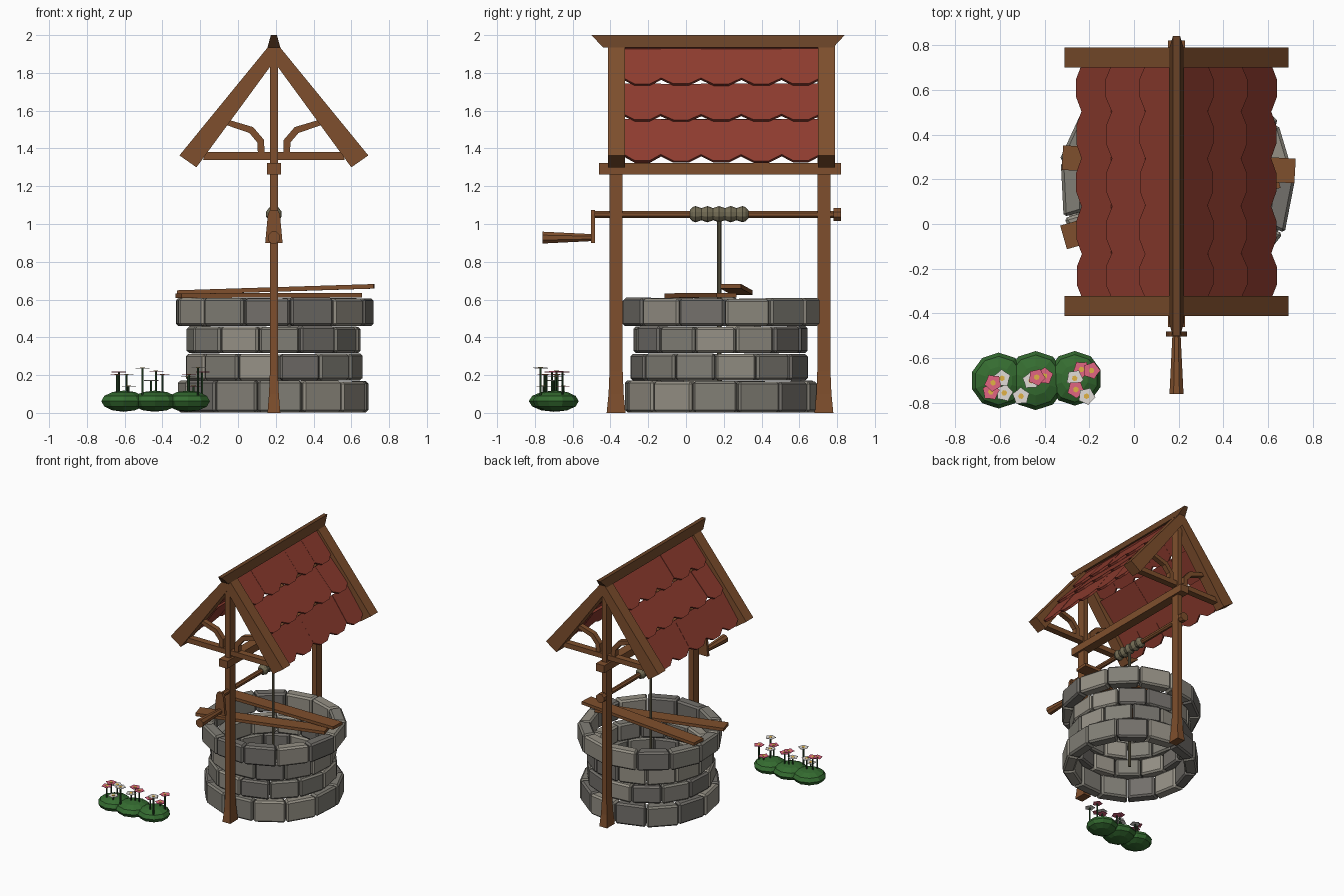
import bpy, bmesh, math, random
from mathutils import Vector, Matrix

if "Cube" in bpy.data.objects:
    bpy.data.objects.remove(bpy.data.objects["Cube"])

random.seed(4)
CX, CY = 0.19, 0.18            # well centre
POSTS = (-0.37, 0.73)          # y of the two posts


def mat(name, r, g, b):
    m = bpy.data.materials.new(name)
    m.diffuse_color = (r, g, b, 1)
    m.use_nodes = True
    m.node_tree.nodes["Principled BSDF"].inputs["Base Color"].default_value = m.diffuse_color
    return m


WOOD = mat("wood", 0.21, 0.078, 0.026)
DARK = mat("dark_wood", 0.14, 0.055, 0.02)
ROOF = mat("roof_red", 0.27, 0.045, 0.028)
STONES = [mat("stone_a", 0.30, 0.28, 0.235), mat("stone_b", 0.22, 0.21, 0.18), mat("stone_c", 0.17, 0.16, 0.145)]
ROPE = mat("rope", 0.17, 0.15, 0.09)
LEAF = mat("leaf", 0.035, 0.15, 0.03)
STEM = mat("stem", 0.02, 0.06, 0.02)
PINK = mat("pink", 0.75, 0.13, 0.22)
WHITE = mat("white", 0.75, 0.72, 0.68)
YELLOW = mat("yellow", 0.75, 0.45, 0.06)


def finish(name, bm, mats, bevel=0):
    bmesh.ops.recalc_face_normals(bm, faces=bm.faces)
    me = bpy.data.meshes.new(name)
    bm.to_mesh(me)
    bm.free()
    for m in (mats if isinstance(mats, list) else [mats]):
        me.materials.append(m)
    ob = bpy.data.objects.new(name, me)
    bpy.context.collection.objects.link(ob)
    if bevel:
        b = ob.modifiers.new("bevel", 'BEVEL')
        b.width, b.segments = bevel, 1
    return ob


def loft(bm, rings, idx=0):
    """Closed solid through rings of equal point count."""
    vs = [[bm.verts.new(p) for p in r] for r in rings]
    n = len(vs[0])
    fs = [bm.faces.new(vs[0]), bm.faces.new(vs[-1])]
    for a, b in zip(vs, vs[1:]):
        fs += [bm.faces.new((a[i], a[(i + 1) % n], b[(i + 1) % n], b[i])) for i in range(n)]
    for f in fs:
        f.material_index = idx


def prism(bm, pts, off):
    loft(bm, [pts, [Vector(p) + Vector(off) for p in pts]])


def rect(x, y, hx, hy, z):
    return [(x - hx, y - hy, z), (x + hx, y - hy, z), (x + hx, y + hy, z), (x - hx, y + hy, z)]


def lathe_y(bm, x, z, prof, n=8):
    """Round part along y from (y, radius) pairs."""
    loft(bm, [[(x + r * math.cos(2 * math.pi * (k + .5) / n), y, z + r * math.sin(2 * math.pi * (k + .5) / n))
               for k in range(n)] for y, r in prof])


# stone rings: four courses of wedge-shaped blocks
N = 13
for row, (z0, z1, R) in enumerate([(0.003, .172, .515), (.172, .316, .477), (.316, .46, .467), (.46, .61, .532)]):
    bm = bmesh.new()
    a0 = math.radians(-94 + (row % 2) * 13.8 - (0 if row == 3 else 6))
    for i in range(N):
        ro = R + random.uniform(-.008, .004)
        ri = R - 0.095
        a, b = a0 + 2 * math.pi * i / N + .006, a0 + 2 * math.pi * (i + 1) / N - .006
        zt = z1 - random.uniform(0, .006)
        base = [(CX + r * math.cos(t), CY + r * math.sin(t)) for r, t in ((ro, a), (ro, b), (ri, b), (ri, a))]
        loft(bm, [[(x, y, z) for x, y in base] for z in (z0, zt)], random.randrange(3))
    finish("stone_course_%d" % (row + 1), bm, STONES, .013)

# planks lying across the rim
for name, p, q, hw in (("upper_plank", (-.32, .297, .625), (.72, .237, .658), .055),
                       ("lower_plank", (-.315, -.06, .609), (.64, .215, .611), .055)):
    p, q = Vector(p), Vector(q)
    side = (q - p).cross(Vector((0, 0, 1))).normalized() * hw
    bm = bmesh.new()
    prism(bm, [p - side, p + side, q + side, q - side], (0, 0, .024))
    finish(name, bm, WOOD)

# posts with flared feet, running up to the apex
bm = bmesh.new()
for y in POSTS:
    loft(bm, [rect(CX, y, .034, .05, 0), rect(CX, y, .026, .04, .1), rect(CX, y, .021, .035, .22),
              rect(CX, y, .021, .035, 1.88)])
finish("posts", bm, WOOD)

# long beam between posts, and ridge beam
bm = bmesh.new()
loft(bm, [rect(CX, CY, .037, .64, z) for z in (1.262, 1.322)])
finish("long_beam", bm, WOOD)
bm = bmesh.new()
loft(bm, [rect(CX, .17, .034, .61, 1.935), rect(CX, .17, .016, .67, 2.0)])
finish("ridge_beam", bm, DARK)

# gable frames: bargeboards, tie beams and curved braces
boards, ties, braces = bmesh.new(), bmesh.new(), bmesh.new()
for y in POSTS:
    loft(ties, [rect(CX, y, hx, .026, z) for hx, z in ((.375, 1.34), (.36, 1.38))])
    yb = -.412 if y < 0 else .70
    for s in (-1, 1):
        prism(boards, [(CX + s * u, yb, z) for u, z in ((.5, 1.363), (.41, 1.30), (0, 1.86), (0, 1.975))], (0, .09, 0))
        inner = [(.05, 1.38), (.052, 1.445), (.11, 1.513), (.235, 1.55)]
        outer = [(.255, 1.525), (.13, 1.482), (.088, 1.432), (.085, 1.38)]
        for i in range(3):
            quad = [inner[i], inner[i + 1], outer[2 - i], outer[3 - i]]
            prism(braces, [(CX + s * u, y - .02, z) for u, z in quad], (0, .04, 0))
finish("bargeboards", boards, WOOD)
finish("tie_beams", ties, WOOD)
finish("curved_braces", braces, WOOD)

# roof: overlapping rows of pointed shingles on both slopes
bm = bmesh.new()
rows = [(.447, 1.335), (.315, 1.552), (.165, 1.742), (.02, 1.945)]
W, Y0 = 0.2125, -0.345
for s in (-1, 1):
    for (u0, z0), (u1, z1) in zip(rows, rows[1:]):
        lo = Vector((CX + s * u0, 0, z0))
        out = Vector((s * .82, 0, .57))
        hi = Vector((CX + s * u1, 0, z1)) - out * .018
        d = hi - lo
        for k in range(5):
            a, b = max(Y0 + k * W, -.33), min(Y0 + (k + 1) * W, .71)
            m, e = (a + b) / 2, out * random.uniform(-.002, .003)
            pts = [(a, 1.06), (a, .16), (m - .04, 0), (m + .04, 0), (b, .16), (b, 1.06)]
            prism(bm, [lo + d * t + e + Vector((0, y, 0)) for y, t in pts], -out * .018)
finish("roof_shingles", bm, ROOF)

# winding axle with end hub
bm = bmesh.new()
lathe_y(bm, CX, 1.05, [(-.5, .02), (.785, .02)])
lathe_y(bm, CX, 1.05, [(.78, .037), (.82, .037)])
finish("axle", bm, WOOD)

# crank arm and handle
bm = bmesh.new()
prism(bm, [(CX + u, -.503, z) for u, z in ((-.046, .9), (.046, .9), (.032, 1.05), (.02, 1.075), (-.02, 1.075), (-.032, 1.05))],
      (0, .022, 0))
finish("crank_arm", bm, WOOD)
bm = bmesh.new()
lathe_y(bm, CX, .928, [(-.76, .034), (-.5, .02)])
finish("crank_handle", bm, WOOD)

# rope wound on the axle and hanging down the shaft
bm = bmesh.new()
prof = [(.02, .022)]
for k in range(5):
    y = .02 + .31 * k / 5
    prof += [(y + .016, .038), (y + .031, .043), (y + .046, .038), (y + .062, .032 if k < 4 else .022)]
lathe_y(bm, CX, 1.052, prof, 10)
finish("rope_coil", bm, ROPE)
bm = bmesh.new()
bmesh.ops.create_cone(bm, cap_ends=True, segments=8, radius1=.011, radius2=.011, depth=1.0,
                      matrix=Matrix.Translation((CX, .176, .53)))
finish("hanging_rope", bm, ROPE)

# bushes
bm = bmesh.new()
for x, y, r in ((-.605, -.70, .125), (-.44, -.70, .132), (-.265, -.69, .122)):
    bmesh.ops.create_uvsphere(bm, u_segments=10, v_segments=6, radius=1,
                              matrix=Matrix.Translation((x, y, .062)) @ Matrix.Diagonal((r, r, .056, 1)))
finish("bushes", bm, LEAF)

# flowers: thin stems with flat five-petal heads
stems, heads = bmesh.new(), bmesh.new()
for x, y, h, c in ((-.63, -.71, .215, 0), (-.59, -.69, .2, 1), (-.58, -.755, .14, 1), (-.64, -.75, .2, 0),
                   (-.505, -.77, .235, 1), (-.40, -.68, .2, 0), (-.46, -.70, .17, 1), (-.435, -.685, .22, 0),
                   (-.265, -.69, .19, 1), (-.26, -.74, .2, 0), (-.19, -.655, .215, 0), (-.235, -.65, .14, 0),
                   (-.212, -.77, .237, 1)):
    bmesh.ops.create_cone(stems, cap_ends=True, segments=5, radius1=.006, radius2=.006, depth=h - .05,
                          matrix=Matrix.Translation((x, y, (h + .05) / 2)))
    t0 = random.uniform(0, 6)
    for rad, n, dz, i in ((.04, 10, 0, c), (.013, 6, .002, 2)):
        ring = []
        for k in range(n):
            r = rad * (.78 if n == 10 and k % 2 else 1)
            t = t0 + 2 * math.pi * k / n
            ring.append((x + r * math.cos(t), y + r * math.sin(t), h + dz))
        loft(heads, [ring, [(px, py, pz + .003) for px, py, pz in ring]], i)
finish("flower_stems", stems, STEM)
finish("flower_heads", heads, [PINK, WHITE, YELLOW])
